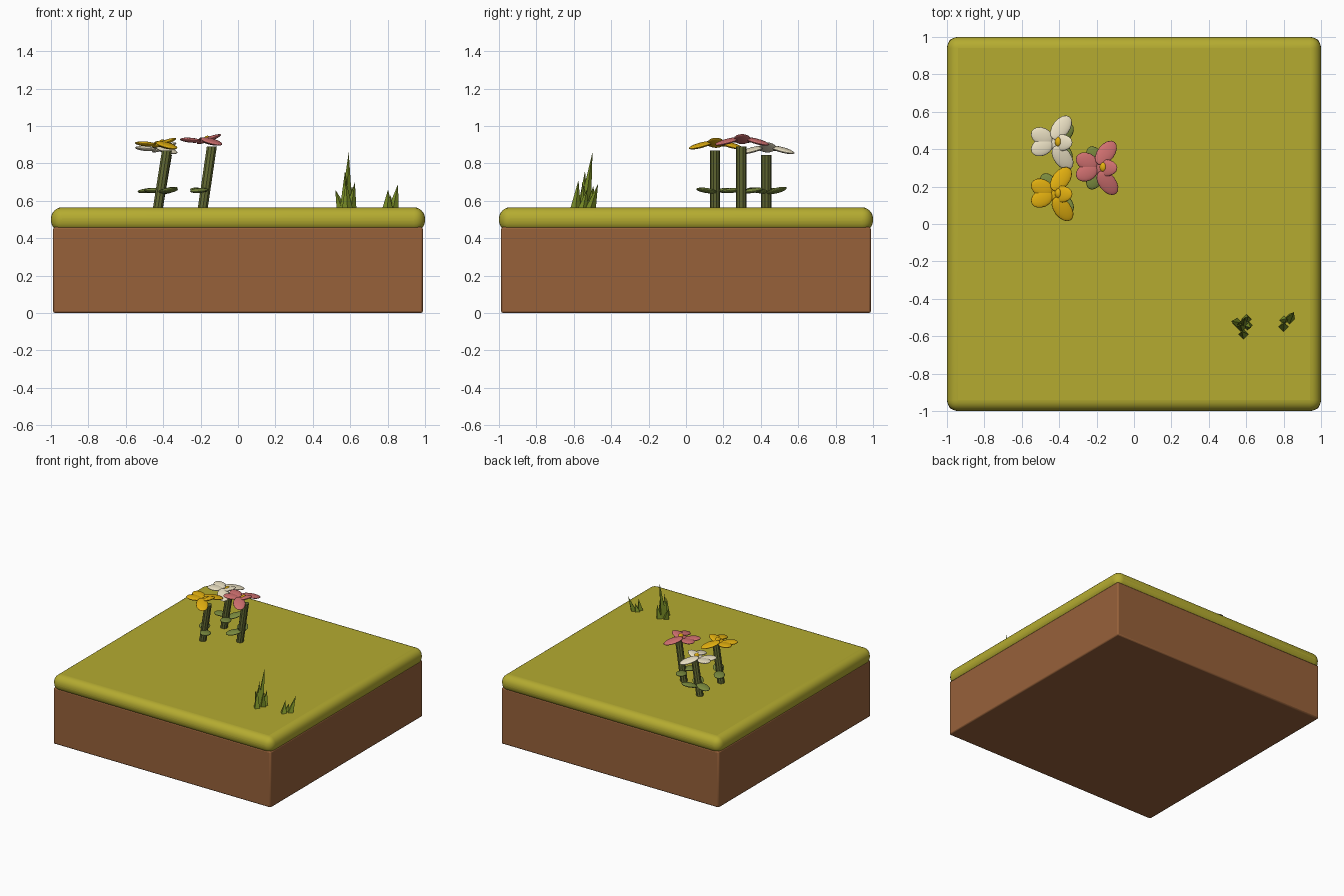
import bpy
from math import radians, cos, sin
from mathutils import Vector, Matrix

if "Cube" in bpy.data.objects:
    bpy.data.objects.remove(bpy.data.objects["Cube"])


def material(name, rgb):
    m = bpy.data.materials.new(name)
    m.diffuse_color = (*rgb, 1)
    m.use_nodes = True
    m.node_tree.nodes["Principled BSDF"].inputs["Base Color"].default_value = m.diffuse_color
    return m


DIRT = material("dirt", (0.31, 0.12, 0.042))
TURF = material("turf", (0.46, 0.41, 0.03))
STEM = material("stem", (0.13, 0.15, 0.035))
LEAF = material("leaf", (0.20, 0.26, 0.05))
BLADE = material("blade", (0.20, 0.28, 0.02))
GOLD = material("gold", (0.76, 0.43, 0.005))
PINK = material("pink", (0.62, 0.16, 0.16))
CREAM = material("cream", (0.83, 0.75, 0.55))


def finish(name, mat, smooth=None):
    ob = bpy.context.object
    ob.name = name
    ob.data.materials.append(mat)
    if smooth:
        bpy.ops.object.shade_smooth_by_angle(angle=radians(smooth))
    return ob


def slab(name, half, z0, z1, bevel, segments, mat):
    bpy.ops.mesh.primitive_cube_add(size=1, location=(0, 0, (z0 + z1) / 2))
    bpy.context.object.scale = (2 * half, 2 * half, z1 - z0)
    bpy.ops.object.transform_apply(location=False, rotation=False, scale=True)
    b = bpy.context.object.modifiers.new("bevel", 'BEVEL')
    b.width, b.segments = bevel, segments
    finish(name, mat, 40)


def ellipsoid(name, centre, size, yaw, pitch, mat):
    # long axis points along yaw, outer end raised by pitch
    bpy.ops.mesh.primitive_uv_sphere_add(segments=16, ring_count=8, radius=1)
    ob = finish(name, mat, 60)
    ob.matrix_world = (Matrix.Translation(centre)
                       @ Matrix.Rotation(radians(yaw), 4, 'Z')
                       @ Matrix.Rotation(radians(-pitch), 4, 'Y')
                       @ Matrix.Diagonal((*size, 1)))


def rod(name, a, b, r1, r2, sides, mat):
    # leaning prism or cone with horizontal ends
    a, b = Vector(a), Vector(b)
    h = b.z - a.z
    bpy.ops.mesh.primitive_cone_add(vertices=sides, radius1=r1, radius2=r2, depth=h)
    ob = finish(name, mat)
    d = b - a
    for v in ob.data.vertices:
        t = v.co.z / h + 0.5
        v.co.x += a.x + d.x * t
        v.co.y += a.y + d.y * t
        v.co.z += a.z + h / 2


# Ground
slab("dirt_block", 0.988, 0, 0.46, 0.01, 2, DIRT)
slab("grass_layer", 1.0, 0.435, 0.565, 0.06, 6, TURF)

# Flowers: petals given as x, y, z offset, half length, yaw, pitch
PETALS = [(0.045, 0.0, 0.010, 0.070, 0, 20),
          (0.050, 0.080, -0.003, 0.077, 52, -14),
          (0.058, -0.080, -0.003, 0.077, -52, -14),
          (-0.052, 0.034, 0.004, 0.062, 155, 5),
          (-0.052, -0.024, 0.004, 0.062, -155, 5)]


def flower(name, x, y, z, mat, leaves):
    rod(name + "_stem", (x + 0.010, y - 0.005, 0.55), (x + 0.060, y - 0.005, z - 0.03),
        0.028, 0.028, 10, STEM)
    for i, (px, py, pz, ln, yaw, pitch) in enumerate(PETALS):
        ellipsoid(f"{name}_petal_{i}", (x + px, y + py, z + pz),
                  (ln, 0.046, 0.013), yaw, pitch, mat)
    ellipsoid(name + "_centre", (x + 0.035, y + 0.005, z + 0.012),
              (0.019, 0.027, 0.016), 0, 20, GOLD)
    for i, (yaw, pitch) in enumerate(leaves):
        c = (x + 0.025 + 0.065 * cos(radians(yaw)),
             y + 0.065 * sin(radians(yaw)), 0.655)
        ellipsoid(f"{name}_leaf_{i}", c, (0.065, 0.042, 0.013), yaw, pitch, LEAF)


flower("pink_flower", -0.20, 0.30, 0.92, PINK, [(120, 8), (-120, -5)])
flower("yellow_flower", -0.44, 0.16, 0.90, GOLD, [(125, 0), (-50, 8)])
flower("white_flower", -0.44, 0.435, 0.875, CREAM, [(160, -6), (-55, 8), (50, 14)])

# Grass tufts: base x, y, tip x, y, z, radius
BLADES = [(0.580, -0.540, 0.592, -0.500, 0.86, 0.032),
          (0.575, -0.550, 0.572, -0.540, 0.76, 0.030),
          (0.555, -0.530, 0.520, -0.520, 0.66, 0.028),
          (0.605, -0.540, 0.625, -0.555, 0.70, 0.028),
          (0.585, -0.590, 0.577, -0.575, 0.71, 0.028),
          (0.600, -0.510, 0.610, -0.495, 0.68, 0.028),
          (0.800, -0.550, 0.802, -0.530, 0.66, 0.028),
          (0.800, -0.515, 0.818, -0.505, 0.63, 0.026),
          (0.830, -0.510, 0.856, -0.470, 0.69, 0.028)]
for i, (bx, by, tx, ty, tz, r) in enumerate(BLADES):
    rod(f"grass_blade_{i}", (bx, by, 0.56), (tx, ty, tz), r, 0, 4, BLADE)
